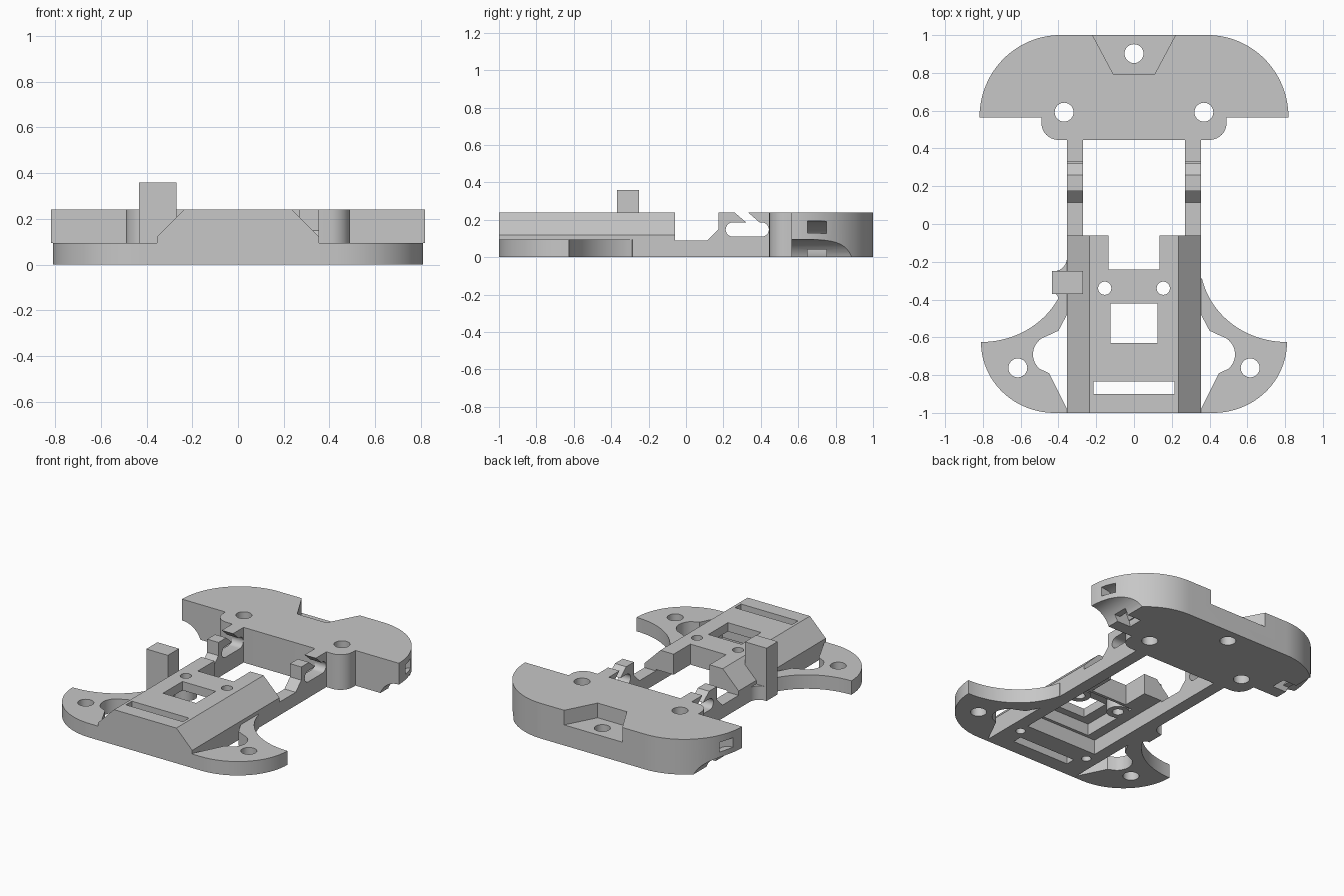
import bpy, bmesh
from math import sin, cos, radians

if "Cube" in bpy.data.objects:
    bpy.data.objects.remove(bpy.data.objects["Cube"])

grey = bpy.data.materials.new("plain grey")
grey.use_nodes = True
grey.diffuse_color = (0.57, 0.57, 0.57, 1)
grey.node_tree.nodes["Principled BSDF"].inputs["Base Color"].default_value = (0.57, 0.57, 0.57, 1)


def arc(cx, cy, rx, ry, start, end, n=20):
    angles = [radians(start + (end - start) * i / n) for i in range(n + 1)]
    return [(cx + rx * cos(a), cy + ry * sin(a)) for a in angles]


def circle(cx, cy, r, n=32):
    return arc(cx, cy, r, r, 0, 360, n)[:-1]


def rect(a, b, c, d):
    return [(a, c), (b, c), (b, d), (a, d)]


def flip(points, side):
    return [(side * u, v) for u, v in points]


def prism(name, points, lo, hi, axis="z"):
    """Extrude a flat outline along one axis."""
    place = {"x": lambda u, v, w: (w, u, v),
             "y": lambda u, v, w: (u, w, v),
             "z": lambda u, v, w: (u, v, w)}[axis]
    bm = bmesh.new()
    face = bm.faces.new([bm.verts.new(place(u, v, lo)) for u, v in points])
    moved = bmesh.ops.extrude_face_region(bm, geom=[face])["geom"]
    bmesh.ops.translate(bm, vec=place(0, 0, hi - lo),
                        verts=[g for g in moved if isinstance(g, bmesh.types.BMVert)])
    bmesh.ops.recalc_face_normals(bm, faces=bm.faces)
    mesh = bpy.data.meshes.new(name)
    bm.to_mesh(mesh)
    bm.free()
    mesh.materials.append(grey)
    obj = bpy.data.objects.new(name, mesh)
    bpy.context.collection.objects.link(obj)
    return obj


def select(obj):
    bpy.ops.object.select_all(action="DESELECT")
    obj.select_set(True)
    bpy.context.view_layer.objects.active = obj


def cut(obj, points, lo=-0.1, hi=0.5, axis="z"):
    """Subtract a prism and discard it."""
    tool = prism("cutter", points, lo, hi, axis)
    tool.hide_render = True
    mod = obj.modifiers.new("cut", "BOOLEAN")
    mod.operation, mod.solver, mod.object = "DIFFERENCE", "EXACT", tool
    select(obj)
    bpy.ops.object.modifier_apply(modifier=mod.name)
    bpy.data.objects.remove(tool)


TOP = 0.24
BOTH = (-1, 1)

# Rear block: rounded wings and a narrower tab towards the middle
half = (arc(0.40, 0.535, 0.09, 0.09, -90, 0, 8) + [(0.49, 0.565)]
        + arc(0.39, 0.565, 0.428, 0.435, 0, 90, 28))
rear = prism("rear_block", half + flip(half, -1)[::-1], 0, TOP)
cut(rear, [(-0.23, 1.02), (0.23, 1.02), (0.11, 0.795), (-0.11, 0.795)], 0.14)
cut(rear, circle(0, 0.902, 0.05))
for s in BOTH:
    cut(rear, circle(s * 0.37, 0.592, 0.05))
    # Hollow under the wing
    cut(rear, flip(circle(0.815, -0.05, 0.145, 48), s), 0.5, 1.05, "y")
    # Curved strap slot around the hollow
    band = arc(0.815, -0.05, 0.245, 0.245, 70, 190) + arc(0.815, -0.05, 0.18, 0.18, 190, 70)
    cut(rear, flip(band, s), 0.65, 0.75, "y")
    cut(rear, flip(rect(0.58, 0.72, -0.05, 0.04), s), 0.65, 0.75, "y")

# Front body: chamfered deck with openings
deck = [(0.355, 0), (0.355, 0.12), (0.235, TOP)]
body = prism("front_body", deck + flip(deck, -1)[::-1], -1, -0.06, "y")
cut(body, rect(-0.27, 0.27, -0.7, 0), -0.1, 0.1)
cut(body, rect(-0.2, 0.2, -0.68, -0.26), -0.1, 0.18)
cut(body, rect(-0.135, 0.135, -0.24, 0))
cut(body, rect(-0.125, 0.125, -0.63, -0.42))
cut(body, rect(-0.215, 0.215, -0.9, -0.835))
for s in BOTH:
    cut(body, circle(s * 0.155, -0.34, 0.035))
    cut(body, circle(s * 0.265, -0.775, 0.03), -0.1, 0.1)

parts = [rear, body]
for s, side in ((1, "left"), (-1, "right")):
    # Screw boss below the deck
    boss = prism(side + "_screw_boss", circle(s * 0.155, -0.34, 0.07), 0.1, 0.2)
    cut(boss, circle(s * 0.155, -0.34, 0.035))

    # Side rail with cable clip
    profile = [(-0.1, 0), (0.47, 0), (0.47, TOP), (0.175, TOP),
               (0.175, 0.15), (0.115, 0.09), (-0.1, 0.09)]
    x0, x1 = sorted((s * 0.27, s * 0.355))
    rail = prism(side + "_rail", profile, x0, x1, "x")
    r = 0.038
    capsule = arc(0.25, 0.148, r, r, 90, 270, 12) + arc(0.405, 0.148, r, r, -90, 90, 12)
    cut(rail, capsule, -1, 1, "x")
    cut(rail, [(0.247, 0.25), (0.32, 0.25), (0.40, 0.18), (0.34, 0.17)], -1, 1, "x")

    # Curved front arm, built with its opening as part of the outer boundary
    outline = ([(0.32, -1)] + arc(0.42, -0.625, 0.39, 0.375, -90, 0, 24)
               + arc(0.81, -0.20, 0.46, 0.425, 270, 192, 24)[1:] + [(0.32, -0.28)])
    arm = prism(side + "_arm", flip(outline, s), 0, 0.095)
    cut(arm, circle(s * 0.615, -0.762, 0.05))
    opening = ([(0.355, -0.98), (0.45, -0.79)] + arc(0.435, -0.69, 0.1, 0.1, -50, 75, 14)
               + [(0.40, -0.565), (0.355, -0.48)])
    cut(arm, flip(opening, s))
    parts += [boss, rail, arm]

# Upright post with a filleted foot on the right side
parts.append(prism("post", rect(-0.433, -0.27, -0.37, -0.25), 0.095, 0.36))
foot = ([(-0.32, -0.17)] + arc(-0.425, -0.18, 0.07, 0.07, 0, -90, 10)
        + [(-0.433, -0.25), (-0.433, -0.37)] + arc(-0.42, -0.40, 0.02, 0.03, 90, -60, 8)
        + [(-0.32, -0.48)])
parts.append(prism("post_foot", foot, 0, 0.095))

for obj in parts:
    select(obj)
    bpy.ops.object.shade_smooth_by_angle(angle=radians(30))
